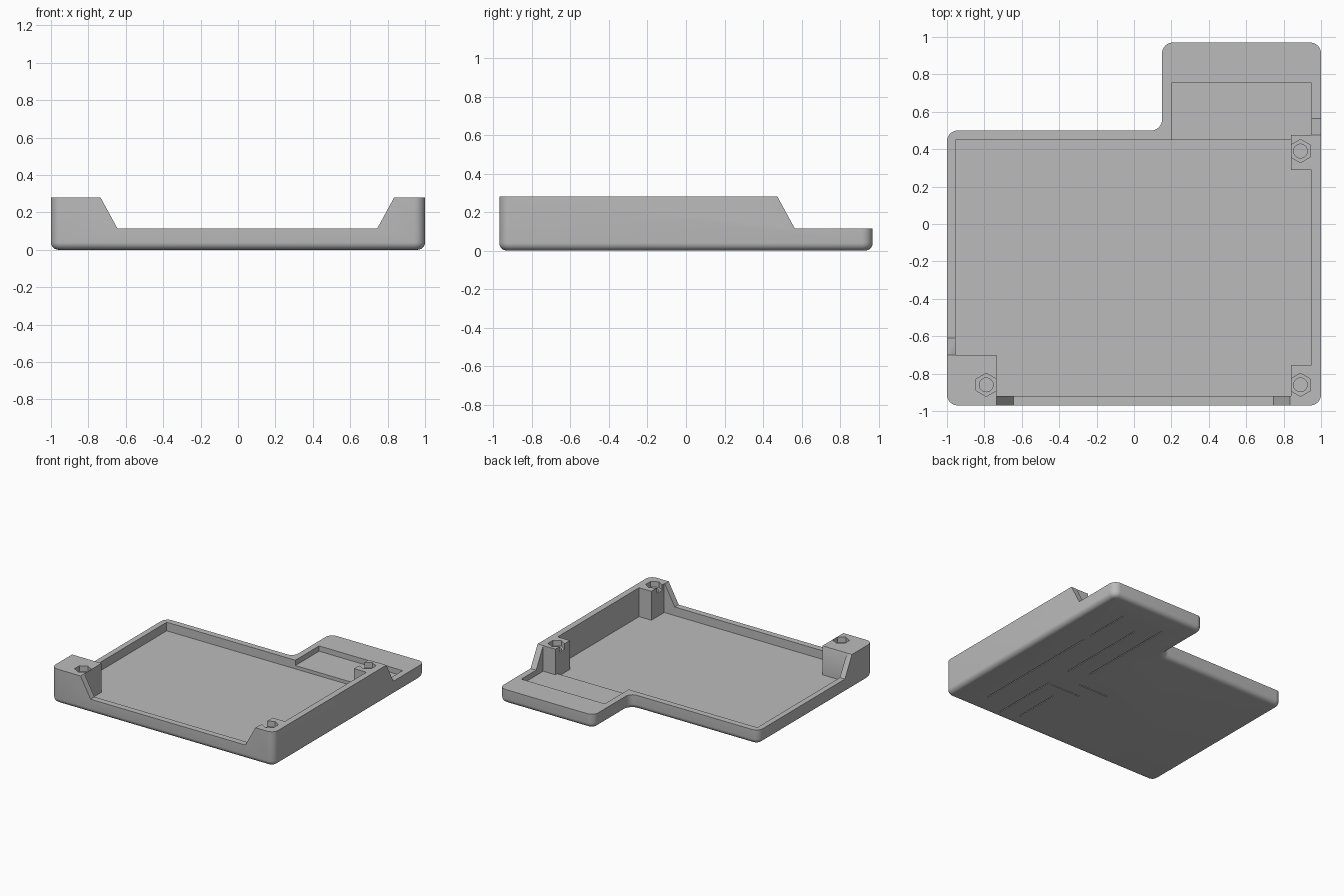
import bpy, bmesh, math
from mathutils import Vector

if "Cube" in bpy.data.objects:
    bpy.data.objects.remove(bpy.data.objects["Cube"], do_unlink=True)

TOP, RIM, FLOOR, SHELF = 0.28, 0.115, 0.045, 0.072

grey = bpy.data.materials.new("plain_grey")
grey.use_nodes = True
colour = (0.5, 0.5, 0.5, 1)
grey.diffuse_color = colour
grey.node_tree.nodes["Principled BSDF"].inputs["Base Color"].default_value = colour


def prism_mesh(points, axis, low, high):
    """Extrude a 2D outline along an axis (0, 1 or 2)."""
    bm = bmesh.new()
    verts = []
    for p in points:
        co = list(p)
        co.insert(axis, low)
        verts.append(bm.verts.new(co))
    face = bm.faces.new(verts)
    move = Vector((0, 0, 0))
    move[axis] = high - low
    out = bmesh.ops.extrude_face_region(bm, geom=[face])
    bmesh.ops.translate(bm, vec=move, verts=[
        v for v in out["geom"] if isinstance(v, bmesh.types.BMVert)])
    bmesh.ops.recalc_face_normals(bm, faces=bm.faces)
    return bm


def make_object(name, bm):
    mesh = bpy.data.meshes.new(name)
    bm.to_mesh(mesh)
    bm.free()
    obj = bpy.data.objects.new(name, mesh)
    bpy.context.collection.objects.link(obj)
    mesh.materials.append(grey)
    return obj


def cut(name, points, axis, low, high):
    """Cut a prism out of the tray and discard the cutter."""
    cutter = make_object(name, prism_mesh(points, axis, low, high))
    cutter.hide_render = True
    mod = tray.modifiers.new(name, "BOOLEAN")
    mod.operation, mod.solver, mod.object = "DIFFERENCE", "EXACT", cutter
    bpy.ops.object.modifier_apply(modifier=mod.name)
    bpy.data.objects.remove(cutter, do_unlink=True)


def polygon(x, y, radius, sides):
    steps = [math.pi / 2 + i * math.tau / sides for i in range(sides)]
    return [(x + radius * math.cos(a), y + radius * math.sin(a)) for a in steps]


def rectangle(x0, y0, x1, y1):
    return [(x0, y0), (x1, y0), (x1, y1), (x0, y1)]


# Solid tray body with rounded corners and a rounded underside edge
outline = [(-1, -0.97), (1, -0.97), (1, 0.97), (0.15, 0.97), (0.15, 0.5), (-1, 0.5)]
body = prism_mesh(outline, 2, 0, TOP)
uprights = [e for e in body.edges if abs(e.verts[0].co.z - e.verts[1].co.z) > 0.1]
bmesh.ops.bevel(body, geom=uprights, offset=0.058, segments=8, profile=0.5,
                affect="EDGES")
under = [e for e in body.edges if max(v.co.z for v in e.verts) < 0.001]
bmesh.ops.bevel(body, geom=under, offset=0.04, segments=6, profile=0.5,
                affect="EDGES")
tray = make_object("tray", body)
bpy.ops.object.select_all(action="DESELECT")
bpy.context.view_layer.objects.active = tray
tray.select_set(True)

# Main well, leaving the corner block and two screw posts standing
cut("main_well", [
    (-0.735, -0.92), (0.84, -0.92), (0.84, -0.755), (0.95, -0.755),
    (0.95, 0.29), (0.84, 0.29), (0.84, 0.45), (-0.955, 0.45),
    (-0.955, -0.70), (-0.735, -0.70)], 2, FLOOR, 0.5)

# Raised shelf in the rear tab
cut("shelf_well", [
    (0.2, 0.4), (0.84, 0.4), (0.84, 0.475), (0.95, 0.475),
    (0.95, 0.755), (0.2, 0.755)], 2, SHELF, 0.5)

# Lowered rims with sloping ends
slope, over = 0.09, 0.1
run = slope * (TOP + over - RIM) / (TOP - RIM)
cut("front_gap", [(-0.645, RIM), (0.745, RIM), (0.745 + run, TOP + over),
                  (-0.645 - run, TOP + over)], 1, -1.2, -0.8)
for name, start, x0, x1 in (("left_gap", -0.61, -1.2, 0.5),
                            ("rear_gap", 0.565, 0.1, 1.2)):
    cut(name, [(start, RIM), (1.2, RIM), (1.2, TOP + over),
               (start - run, TOP + over)], 0, x0, x1)

# Hexagonal nut seats with blind round holes below
for x, y in ((-0.79, -0.86), (0.89, -0.86), (0.89, 0.39)):
    cut("nut_seat", polygon(x, y, 0.062, 6), 2, TOP - 0.045, 0.4)
    cut("screw_hole", polygon(x, y, 0.037, 24), 2, 0.09, 0.35)

# Thin marking grooves on the underside
half, depth = 0.004, 0.006
for x, y0, y1 in ((0.74, -0.79, 0.31), (0.74, 0.38, 0.76), (0.53, -0.9, -0.33),
                  (0.53, -0.12, 0.63), (0.38, -0.85, -0.47), (0.38, -0.06, 0.76)):
    cut("long_groove", rectangle(x - half, y0, x + half, y1), 2, -0.1, depth)
for y, x0, x1 in ((-0.35, 0.23, 0.5), (-0.22, 0.07, 0.34)):
    cut("cross_groove", rectangle(x0, y - half, x1, y + half), 2, -0.1, depth)

bpy.ops.object.shade_smooth_by_angle(angle=math.radians(30))
